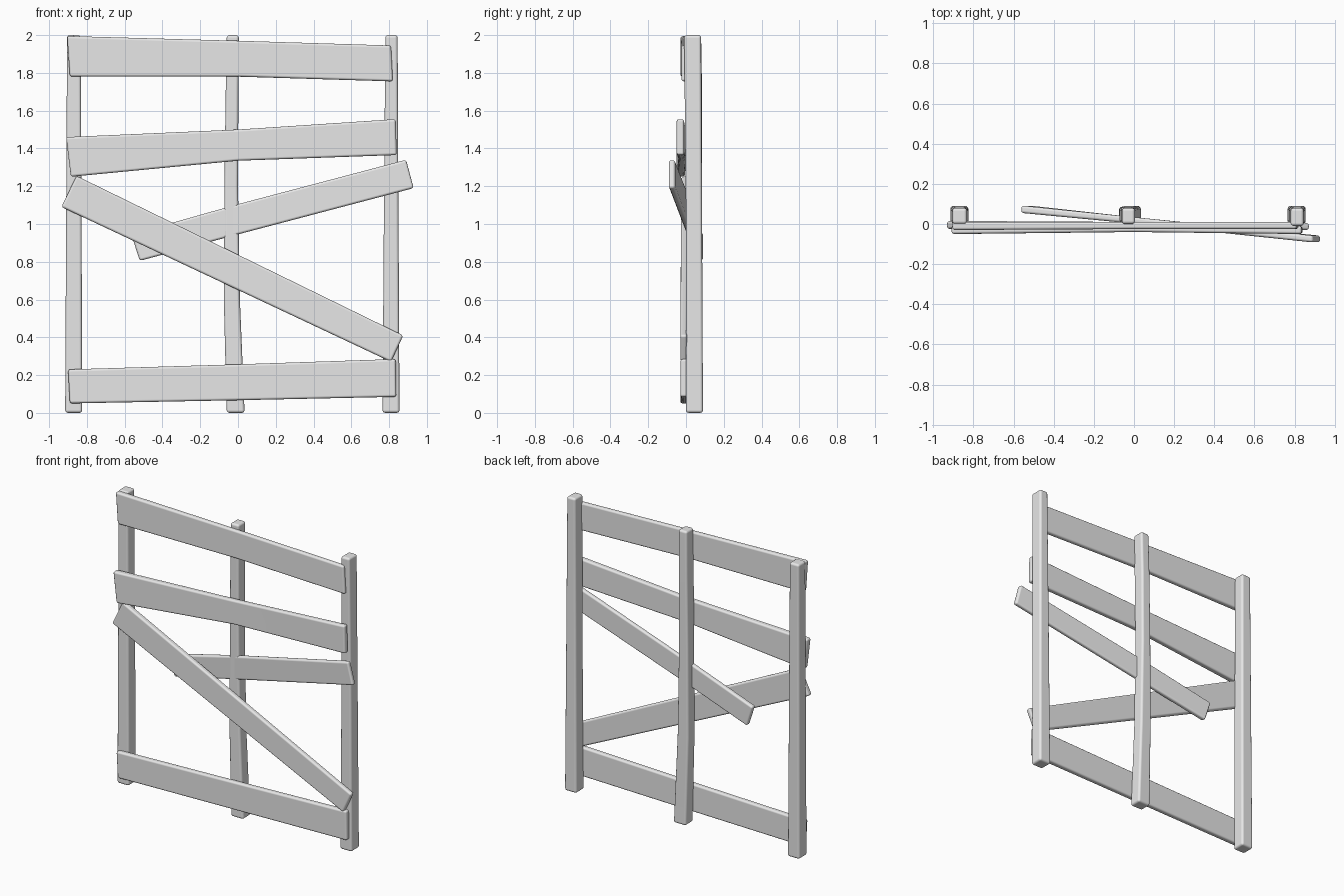
import bpy
import bmesh

default = bpy.data.objects.get("Cube")
if default:
    bpy.data.objects.remove(default, do_unlink=True)

GREY = (0.8, 0.8, 0.8, 1)
wood = bpy.data.materials.new("plain_grey_wood")
wood.use_nodes = True
wood.diffuse_color = GREY
wood.node_tree.nodes["Principled BSDF"].inputs["Base Color"].default_value = GREY


def loft(name, rings, bevel):
    """Skin four-cornered rings into a closed beam with softened edges."""
    bm = bmesh.new()
    loops = [[bm.verts.new(p) for p in ring] for ring in rings]
    for a, b in zip(loops, loops[1:]):
        for i in range(4):
            j = (i + 1) % 4
            bm.faces.new((a[i], a[j], b[j], b[i]))
    bm.faces.new(loops[0])
    bm.faces.new(loops[-1])
    bmesh.ops.recalc_face_normals(bm, faces=bm.faces)
    for f in bm.faces:
        f.smooth = True
    mesh = bpy.data.meshes.new(name)
    bm.to_mesh(mesh)
    bm.free()
    mesh.materials.append(wood)
    obj = bpy.data.objects.new(name, mesh)
    bpy.context.collection.objects.link(obj)
    mod = obj.modifiers.new("soft_edges", "BEVEL")
    mod.width = bevel
    mod.segments = 3
    mod.limit_method = "ANGLE"
    mod.harden_normals = True


def post(name, sections):
    """Sections: height, left x, right x, front y, back y."""
    loft(name, [[(x0, y0, z), (x1, y0, z), (x1, y1, z), (x0, y1, z)]
                for z, x0, x1, y0, y1 in sections], 0.015)


def plank(name, sections):
    """Sections: top x, top z, bottom x, bottom z, front y, back y."""
    loft(name, [[(tx, y0, tz), (tx, y1, tz), (bx, y1, bz), (bx, y0, bz)]
                for tx, tz, bx, bz, y0, y1 in sections], 0.013)


# Upright posts, slightly crooked
post("right_post", [(0, -0.915, -0.825, 0.0, 0.09),
                    (1, -0.91, -0.828, 0.0, 0.085),
                    (2, -0.905, -0.832, 0.0, 0.08)])
post("middle_post", [(0, -0.06, 0.035, 0.005, 0.09),
                     (0.6, -0.075, 0.01, 0.005, 0.085),
                     (1.2, -0.072, 0.0, 0.005, 0.085),
                     (1.7, -0.065, 0.002, 0.0, 0.085),
                     (2, -0.06, 0.005, 0.0, 0.08)])
post("left_post", [(0, 0.765, 0.855, 0.0, 0.09),
                   (1, 0.772, 0.85, 0.0, 0.085),
                   (2, 0.78, 0.845, -0.01, 0.08)])

# Level planks nailed across the front
plank("top_plank", [(-0.905, 1.995, -0.89, 1.78, -0.03, 0.01),
                    (0, 1.97, 0, 1.78, -0.025, 0.01),
                    (0.81, 1.945, 0.82, 1.755, -0.025, 0.01)])
plank("upper_plank", [(-0.91, 1.46, -0.885, 1.25, -0.05, -0.005),
                      (0, 1.5, 0, 1.335, -0.04, 0.0),
                      (0.835, 1.555, 0.84, 1.365, -0.05, -0.01)])
plank("bottom_plank", [(-0.9, 0.23, -0.89, 0.05, -0.03, 0.01),
                       (0, 0.257, 0, 0.067, -0.028, 0.01),
                       (0.835, 0.285, 0.838, 0.085, -0.03, 0.01)])

# Long falling brace and the loose board that pokes through to the back
plank("diagonal_plank", [(-0.855, 1.255, -0.935, 1.09, -0.025, 0.015),
                         (0.875, 0.41, 0.81, 0.27, -0.03, 0.005)])
plank("loose_plank", [(-0.565, 0.945, -0.52, 0.805, 0.055, 0.092),
                      (0, 1.105, 0, 0.945, 0.002, 0.034),
                      (0.89, 1.34, 0.93, 1.19, -0.092, -0.058)])
